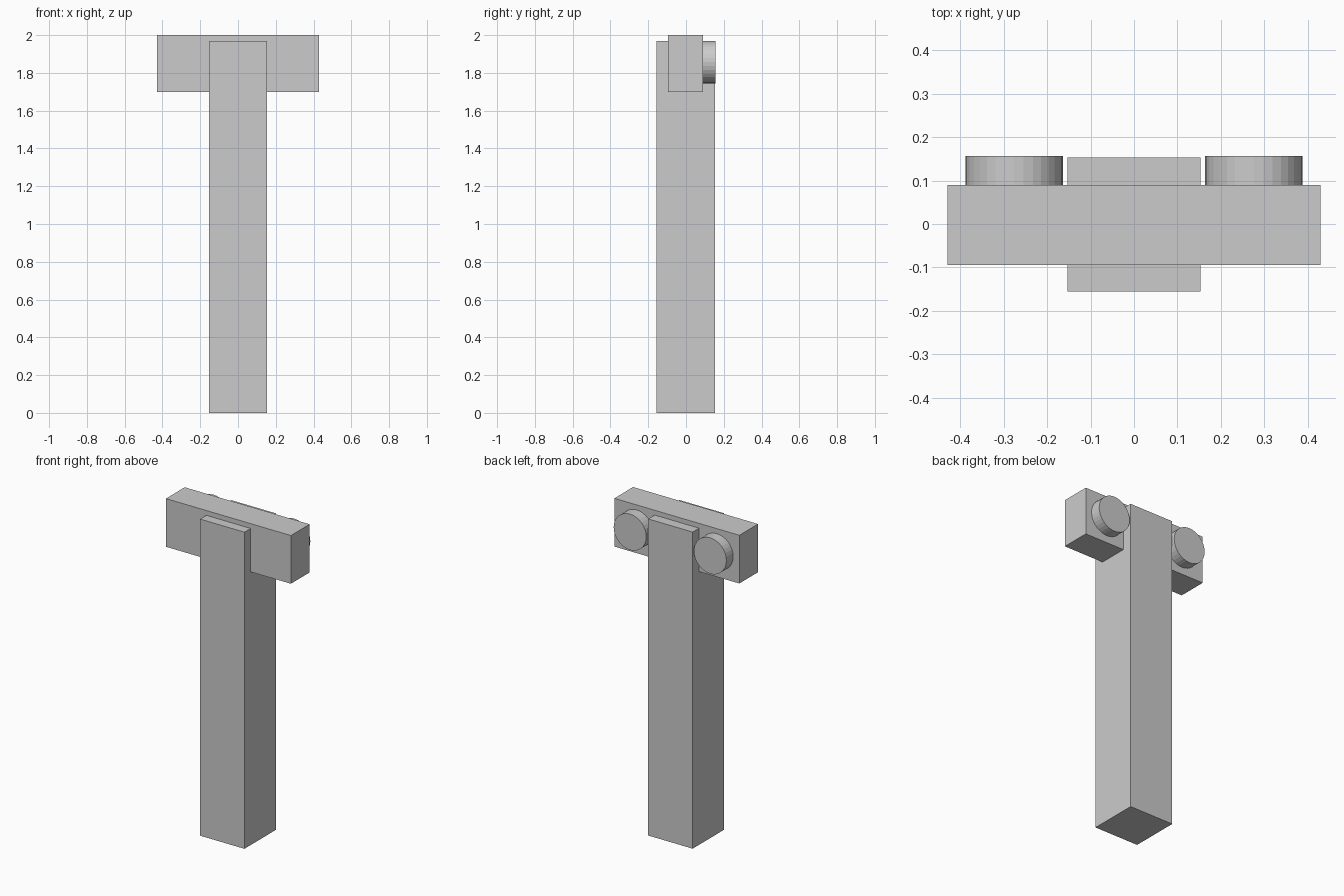
import bpy
import math

cube = bpy.data.objects.get("Cube")
if cube:
    bpy.data.objects.remove(cube, do_unlink=True)

# Single plain grey
grey = bpy.data.materials.new("light_grey")
grey.use_nodes = True
colour = (0.6, 0.6, 0.6, 1)
grey.diffuse_color = colour
grey.node_tree.nodes["Principled BSDF"].inputs["Base Color"].default_value = colour


def finish(name):
    obj = bpy.context.object
    obj.name = name
    obj.data.materials.append(grey)
    return obj


def box(name, low, high):
    centre = [(a + b) / 2 for a, b in zip(low, high)]
    bpy.ops.mesh.primitive_cube_add(size=1, location=centre)
    obj = finish(name)
    obj.scale = [b - a for a, b in zip(low, high)]
    bpy.ops.object.transform_apply(location=False, rotation=False, scale=True)


# Upright post and the crossbar through its top
box("post", (-0.153, -0.155, 0), (0.153, 0.153, 1.97))
box("crossbar", (-0.43, -0.094, 1.7), (0.43, 0.09, 2))

# Round faceted knobs on the back of the crossbar
back, inner = 0.157, 0.04
for name, side in (("left_knob", 1), ("right_knob", -1)):
    bpy.ops.mesh.primitive_cylinder_add(
        vertices=32, radius=0.112, depth=back - inner,
        location=(side * 0.276, (back + inner) / 2, 1.857),
        rotation=(math.pi / 2, 0, 0))
    finish(name)
